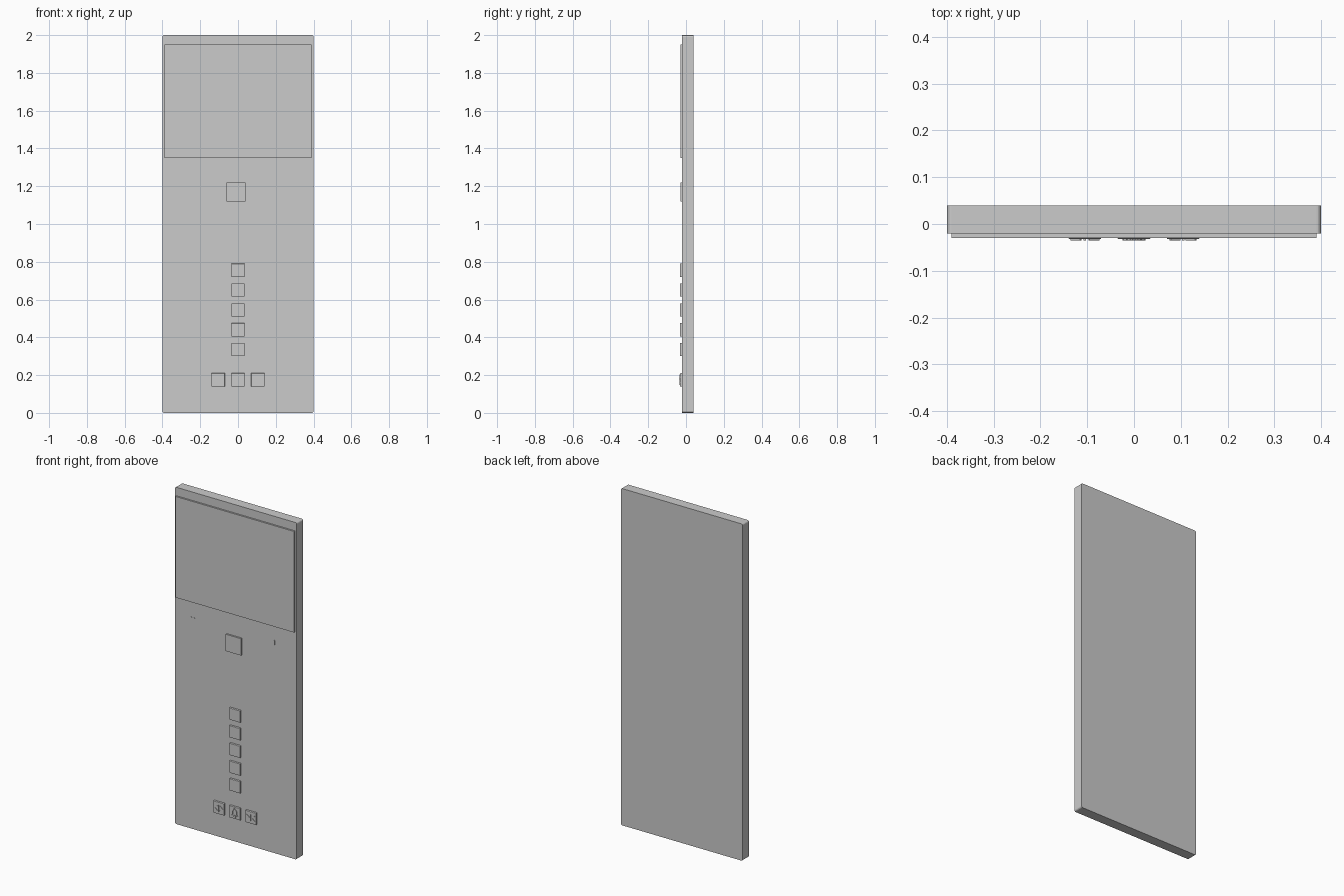
import bpy, bmesh, math
from mathutils import Matrix, Vector

if "Cube" in bpy.data.objects:
    bpy.data.objects.remove(bpy.data.objects["Cube"])


def finish(name, bm):
    bmesh.ops.recalc_face_normals(bm, faces=bm.faces)
    me = bpy.data.meshes.new(name)
    bm.to_mesh(me)
    bm.free()
    ob = bpy.data.objects.new(name, me)
    bpy.context.collection.objects.link(ob)
    return ob


def add_box(bm, x0, x1, y0, y1, z0, z1):
    m = Matrix.Translation(((x0 + x1) / 2, (y0 + y1) / 2, (z0 + z1) / 2))
    return bmesh.ops.create_cube(bm, size=1, matrix=m @ Matrix.Diagonal((x1 - x0, y1 - y0, z1 - z0, 1)))


def box(name, *dims):
    bm = bmesh.new()
    add_box(bm, *dims)
    return finish(name, bm)


def icon(name, cx, cz, strokes, width=0.005, y0=-0.035, y1=-0.031):
    """Raised line icon; strokes are polylines of (x, z) offsets."""
    bm = bmesh.new()
    for pts in strokes:
        for (ax, az), (bx, bz) in zip(pts, pts[1:]):
            d = Vector((bx - ax, 0, bz - az))
            m = (Matrix.Translation((cx + (ax + bx) / 2, (y0 + y1) / 2, cz + (az + bz) / 2))
                 @ Matrix.Rotation(-math.atan2(d.z, d.x), 4, 'Y')
                 @ Matrix.Diagonal((d.length + width * 0.6, y1 - y0, width, 1)))
            bmesh.ops.create_cube(bm, size=1, matrix=m)
    return finish(name, bm)


# Wall panel with rounded outline corners
bm = bmesh.new()
add_box(bm, -0.4, 0.4, -0.02, 0.04, 0, 2)
corners = [e for e in bm.edges if abs(e.verts[0].co.y - e.verts[1].co.y) > 0.01]
bmesh.ops.bevel(bm, geom=corners, offset=0.01, segments=4, profile=0.5, affect='EDGES')
panel = finish("panel", bm)

# Display and sensor plate
box("display", -0.39, 0.39, -0.03, -0.02, 1.35, 1.95)
box("sensor_plate", -0.06, 0.04, -0.03, -0.02, 1.12, 1.22)

# Three indicator dots on the left
for i in range(3):
    bm = bmesh.new()
    m = Matrix.Translation((-0.315 + i * 0.02, -0.0205, 1.25)) @ Matrix.Rotation(math.pi / 2, 4, 'X')
    bmesh.ops.create_cone(bm, cap_ends=True, segments=24, radius1=0.008, radius2=0.008, depth=0.002, matrix=m)
    finish(f"indicator_{i}", bm)

# Three thin slots on the right
for i in range(3):
    x = 0.25 + (i - 1) * 0.018
    box(f"speaker_slot_{i}", x - 0.006, x + 0.006, -0.021, -0.019, 1.236, 1.264)


# Push buttons with softened front rim
def button(name, cx, cz, h=0.035):
    bm = bmesh.new()
    add_box(bm, cx - h, cx + h, -0.032, -0.019, cz - h, cz + h)
    rim = [e for e in bm.edges if all(v.co.y < -0.03 for v in e.verts)]
    bmesh.ops.bevel(bm, geom=rim, offset=0.002, segments=2, profile=0.5, affect='EDGES')
    finish(name, bm)


for i in range(5):
    button(f"floor_button_{i}", 0, 0.335 + i * 0.105)
ROW_Z = 0.175
for name, x in (("open_button", -0.105), ("alarm_button", 0), ("close_button", 0.105)):
    button(name, x, ROW_Z)

# Door open and close icons: mirrored chevrons around a bar
bar = [(0, -0.018), (0, 0.018)]
for name, cx, tip, back in (("open_icon", -0.105, 0.028, 0.010), ("close_icon", 0.105, 0.008, 0.026)):
    chevrons = [[(s * back, 0.014), (s * tip, 0), (s * back, -0.014)] for s in (-1, 1)]
    icon(name, cx, ROW_Z, chevrons + [bar])

# Bell icon: mirrored half outline, rim, clapper and top stem
dome = [(0.013 * math.cos(a), 0.007 + 0.013 * math.sin(a)) for a in [math.pi / 2 * k / 5 for k in range(5, -1, -1)]]
half = dome + [(0.014, -0.007), (0.022, -0.016), (0, -0.016)]
clapper = [(0.007 * math.cos(a), -0.018 + 0.008 * math.sin(a)) for a in [math.pi * (1 + k / 6) for k in range(7)]]
bell = [half, [(-x, z) for x, z in half], clapper, [(0, 0.02), (0, 0.027)]]
icon("bell_icon", 0, ROW_Z, bell, width=0.004)
